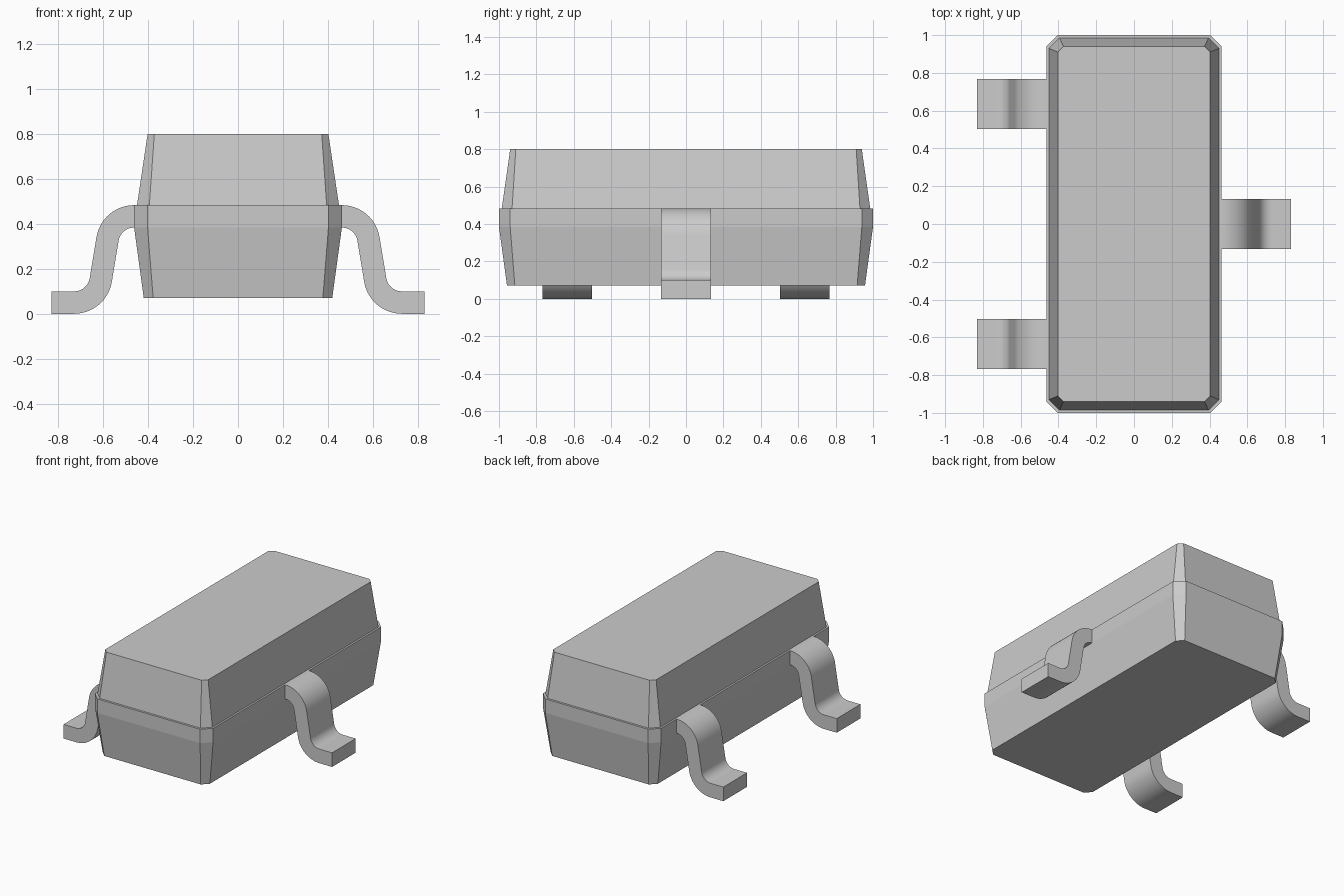
import bpy, bmesh
from math import sin, cos, radians

if "Cube" in bpy.data.objects:
    bpy.data.objects.remove(bpy.data.objects["Cube"])

BODY_X, BAND_TOP = 0.463, 0.484


def make_object(name, bm):
    bmesh.ops.recalc_face_normals(bm, faces=bm.faces)
    mesh = bpy.data.meshes.new(name)
    bm.to_mesh(mesh)
    bm.free()
    obj = bpy.data.objects.new(name, mesh)
    bpy.context.collection.objects.link(obj)
    return obj


def octagon(hx, hy, c, z):
    """Rectangle of half sizes hx, hy with corners cut by c."""
    quarter = [(hx, hy - c), (hx - c, hy)]
    pts = quarter + [(-x, y) for x, y in reversed(quarter)]
    return [(x, y, z) for x, y in pts + [(-x, -y) for x, y in pts]]


def body(name, sections):
    bm = bmesh.new()
    rings = [[bm.verts.new(p) for p in octagon(*s)] for s in sections]
    for a, b in zip(rings, rings[1:]):
        for i in range(8):
            j = (i + 1) % 8
            bm.faces.new((a[i], a[j], b[j], b[i]))
    bm.faces.new(rings[0])
    bm.faces.new(rings[-1])
    return make_object(name, bm)


def arc(cx, cz, r, start, end, steps=14):
    angles = [radians(start + (end - start) * i / steps) for i in range(steps + 1)]
    return [(cx + r * cos(a), cz + r * sin(a)) for a in angles]


def lead(name, side, y, width=0.265):
    # Gull-wing profile: two tangent bends joined by a leaning shank
    inner_r, outer_r, lean = 0.07, 0.17, 9
    top = (BODY_X, BAND_TOP - outer_r)
    foot = (0.73, outer_r)
    upper = arc(*top, outer_r, 90, lean) + arc(*foot, inner_r, 180 + lean, 270)
    lower = arc(*foot, outer_r, 270, 180 + lean) + arc(*top, inner_r, lean, 90)
    profile = upper + [(0.83, 0.1), (0.83, 0.0)] + lower
    bm = bmesh.new()
    face = bm.faces.new([bm.verts.new((side * x, y - width / 2, z)) for x, z in profile])
    new = bmesh.ops.extrude_face_region(bm, geom=[face])["geom"]
    verts = [v for v in new if isinstance(v, bmesh.types.BMVert)]
    bmesh.ops.translate(bm, verts=verts, vec=(0, width, 0))
    obj = make_object(name, bm)
    bpy.ops.object.select_all(action='DESELECT')
    obj.select_set(True)
    bpy.context.view_layer.objects.active = obj
    bpy.ops.object.shade_smooth_by_angle(angle=radians(30))
    return obj


# Faceted package: tapered base, vertical band, small ledge, tapered cap
body("package_body", [
    (0.42, 0.957, 0.042, 0.07),
    (BODY_X, 1.0, 0.06, 0.385),
    (BODY_X, 1.0, 0.06, BAND_TOP),
    (0.45, 0.985, 0.055, BAND_TOP),
    (0.403, 0.94, 0.03, 0.80),
])

# One bent lead on the right, two on the left
lead("right_lead", 1, 0.0)
lead("left_front_lead", -1, -0.635)
lead("left_back_lead", -1, 0.635)
